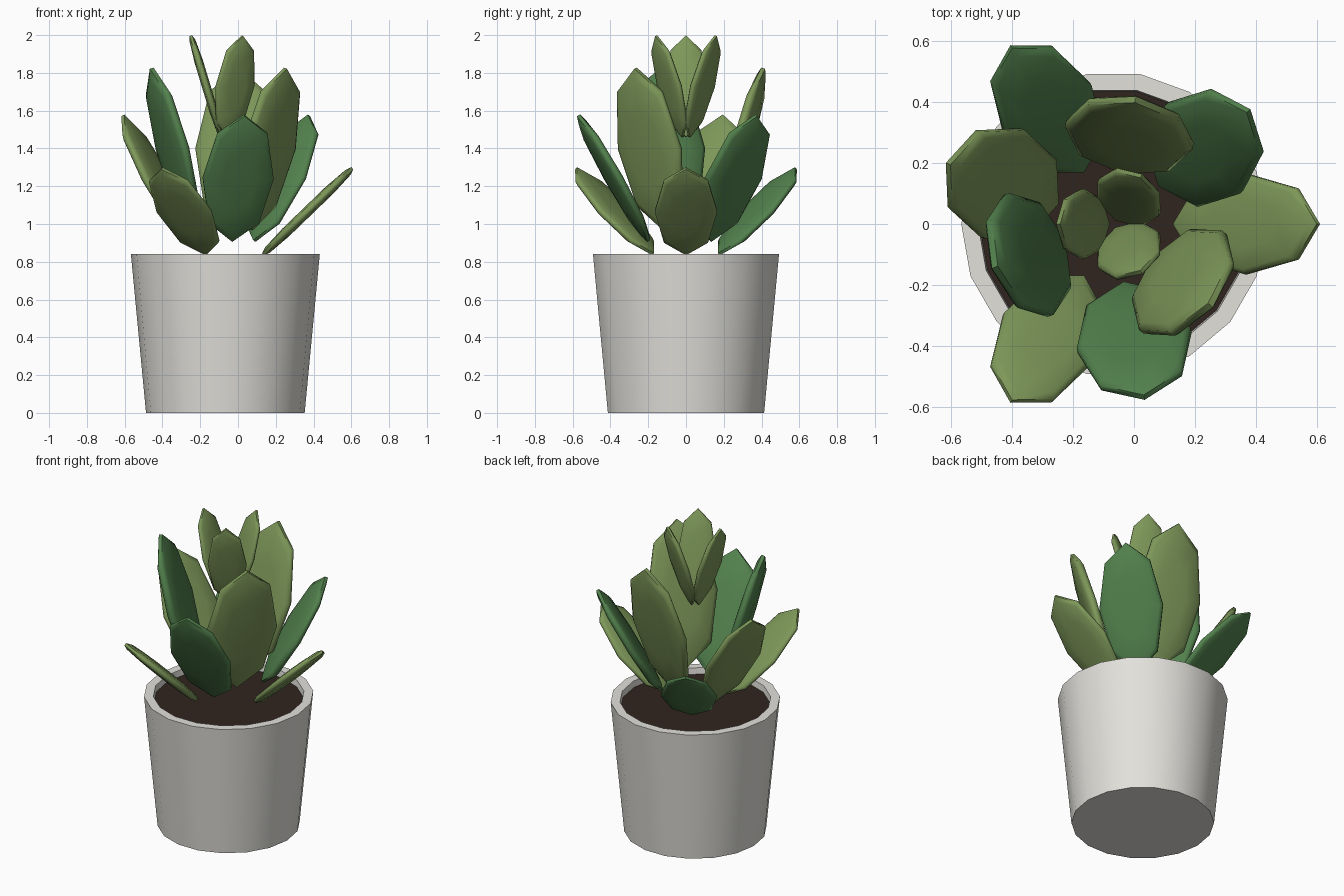
import bpy, bmesh
from math import sin, cos, pi, radians
from mathutils import Matrix, Vector

if "Cube" in bpy.data.objects:
    bpy.data.objects.remove(bpy.data.objects["Cube"])

AXIS_X = -0.067  # the pot and the rosette share this vertical axis


def material(name, rgb):
    m = bpy.data.materials.new(name)
    m.diffuse_color = (*rgb, 1)
    m.use_nodes = True
    m.node_tree.nodes["Principled BSDF"].inputs["Base Color"].default_value = m.diffuse_color
    return m


WHITE = material("glazed_white", (0.76, 0.75, 0.71))
EARTH = material("earth", (0.03, 0.018, 0.014))
LIGHT = material("light_green", (0.205, 0.31, 0.10))
DARK = material("dark_green", (0.085, 0.22, 0.075))


def ring_mesh(name, rings, mat, angle):
    """Bridge closed rings of points in order and cap both ends."""
    bm = bmesh.new()
    loops = [[bm.verts.new(p) for p in ring] for ring in rings]
    n = len(loops[0])
    for a, b in zip(loops, loops[1:]):
        for i in range(n):
            j = (i + 1) % n
            bm.faces.new((a[i], a[j], b[j], b[i]))
    bm.faces.new(loops[0][::-1])
    bm.faces.new(loops[-1])
    bmesh.ops.recalc_face_normals(bm, faces=bm.faces)
    me = bpy.data.meshes.new(name)
    bm.to_mesh(me)
    bm.free()
    me.materials.append(mat)
    ob = bpy.data.objects.new(name, me)
    bpy.context.collection.objects.link(ob)
    bpy.ops.object.select_all(action='DESELECT')
    ob.select_set(True)
    bpy.context.view_layer.objects.active = ob
    bpy.ops.object.shade_smooth_by_angle(angle=radians(angle))
    return ob


def lathe(name, profile, mat, n=18):
    rings = [[(AXIS_X + r * cos(2 * pi * i / n), r * sin(2 * pi * i / n), z)
              for i in range(n)] for r, z in profile]
    return ring_mesh(name, rings, mat, 40)


# Tapered pot with a thin rim, and the soil just below it
lathe("pot", [(0.42, 0), (0.5, 0.84), (0.445, 0.84), (0.44, 0.785)], WHITE)
lathe("soil", [(0.436, 0.79), (0.441, 0.80)], EARTH)


# Eight-sided cushion leaf: (outline scale, height as part of half thickness)
LEAF_RINGS = [(0.5, -1), (0.9, -0.7), (1, -0.3), (1, 0.3), (0.9, 0.7), (0.5, 1)]


def leaf(name, angle, base, tip, width, mat):
    base, tip = Vector((base[0], 0, base[1])), Vector((tip[0], 0, tip[1]))
    along = (tip - base).normalized()
    across = Vector((0, 1, 0))
    normal = along.cross(across)
    length = (tip - base).length
    mid = (base + tip) / 2
    half = 0.041 * length
    turn = Matrix.Translation((AXIS_X, 0, 0)) @ Matrix.Rotation(radians(angle), 4, 'Z')
    rings = [[turn @ (mid + along * (s * length / 2 * cos(k * pi / 4))
                      + across * (s * width / 2 * sin(k * pi / 4))
                      + normal * (h * half)) for k in range(8)]
             for s, h in LEAF_RINGS]
    ring_mesh(name, rings, mat, 60)


# Four whorls of three leaves: start angle, base (r, z), tip (r, z), width, colours
WHORLS = [
    ("outer_leaf", 0, (0.20, 0.84), (0.672, 1.295), 0.33, (LIGHT, DARK, LIGHT)),
    ("lower_leaf", 40, (0.20, 0.91), (0.578, 1.575), 0.38, (DARK, LIGHT, DARK)),
    ("upper_leaf", 80, (0.18, 0.97), (0.415, 1.825), 0.425, (LIGHT, DARK, LIGHT)),
    ("heart_leaf", 60, (0.02, 1.46), (0.182, 1.997), 0.23, (LIGHT, LIGHT, LIGHT)),
]
for name, start, base, tip, width, mats in WHORLS:
    for i, mat in enumerate(mats):
        leaf(f"{name}_{i + 1}", start + 120 * i, base, tip, width, mat)
